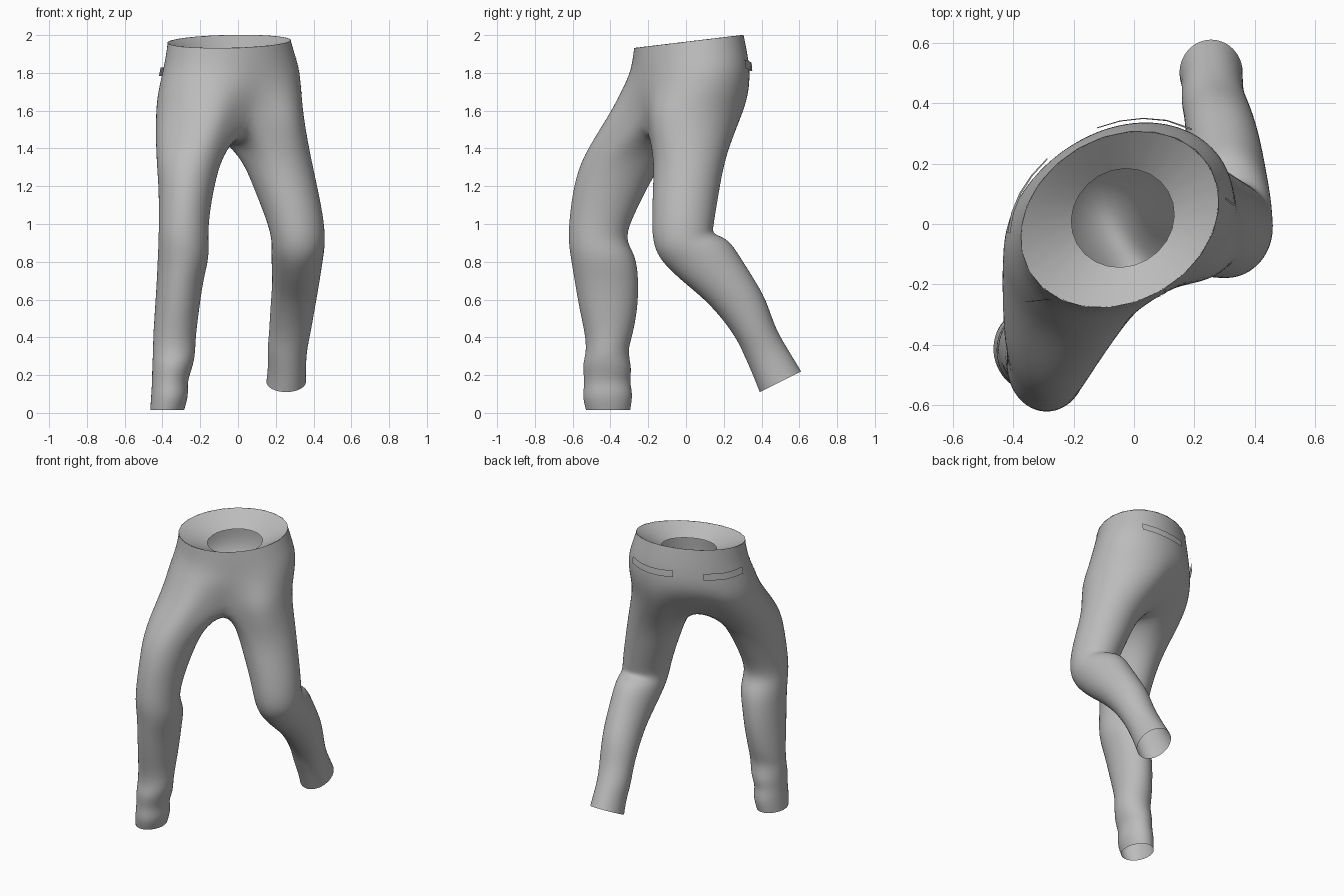
import bpy, bmesh
from math import sin, cos, radians
from mathutils import Vector

cube = bpy.data.objects.get("Cube")
if cube:
    bpy.data.objects.remove(cube)

GREY = (0.5, 0.5, 0.5, 1)
cloth = bpy.data.materials.new("grey_cloth")
cloth.use_nodes = True
cloth.diffuse_color = GREY
cloth.node_tree.nodes["Principled BSDF"].inputs["Base Color"].default_value = GREY

YAW = 30      # the pelvis is turned, right hip forward
HALF = 12     # steps from front centre to back centre
N = HALF * 2


def make_object(name, bm, levels):
    bmesh.ops.recalc_face_normals(bm, faces=bm.faces[:])
    me = bpy.data.meshes.new(name)
    bm.to_mesh(me)
    bm.free()
    me.materials.append(cloth)
    for p in me.polygons:
        p.use_smooth = True
    ob = bpy.data.objects.new(name, me)
    bpy.context.collection.objects.link(ob)
    if levels:
        sub = ob.modifiers.new("smooth", 'SUBSURF')
        sub.levels = sub.render_levels = levels
    return ob


def hip_ring(bm, cx, cy, cz, a, b, slope, front, back):
    """Turned ellipse, starting at front centre; front/back pinch the centre line."""
    ring = []
    for i in range(N):
        t = -radians(360 * i / N)
        c = cos(t)
        pinch = 1 - (1 - (front if c > 0 else back)) * abs(c) ** 10
        u, v = 1.01 * a * sin(t), -1.01 * b * c * pinch
        y0 = radians(YAW)
        x, y = u * cos(y0) - v * sin(y0), u * sin(y0) + v * cos(y0)
        ring.append(bm.verts.new((cx + x, cy + y, cz + slope * (cy + y))))
    return ring


def leg_ring(bm, side, x0, x1, yf, zf, yb, zb):
    """Slanted oval between a front and a back point; side -1 right, 1 left."""
    start = YAW - 45 if side < 0 else YAW + 225
    ring = []
    for j in range(16):
        t = radians(start + side * 22.5 * j)
        x, k = 1.02 * cos(t), 1.02 * sin(t)
        ring.append(bm.verts.new(((x0 + x1) / 2 + x * (x1 - x0) / 2,
                                  (yf + yb) / 2 + k * (yb - yf) / 2,
                                  (zf + zb) / 2 + k * (zb - zf) / 2)))
    return ring


def bridge(bm, r0, r1):
    n = len(r0)
    for i in range(n):
        bm.faces.new((r0[i], r0[(i + 1) % n], r1[(i + 1) % n], r1[i]))


# Hips: centre, half width, half depth, slope, front and back pinch
HIPS = [(-.047, .015, 1.965, .342, .27, .12, 1, 1),
        (-.04, .02, 1.88, .362, .283, .08, .98, 1),
        (-.036, .018, 1.8, .384, .297, .04, .93, 1),
        (-.045, -.01, 1.69, .398, .325, 0, .80, .97),
        (-.045, -.06, 1.57, .405, .35, 0, .55, .72)]

# Legs: x range, front y and z, back y and z
RIGHT = [(-.435, -.085, -.55, 1.36, -.11, 1.36),
         (-.42, -.125, -.595, 1.2, -.20, 1.2),
         (-.42, -.15, -.615, 1.06, -.27, 1.06),
         (-.42, -.16, -.625, .92, -.33, .92),
         (-.425, -.15, -.61, .82, -.265, .84),
         (-.43, -.185, -.59, .7, -.25, .7),
         (-.44, -.205, -.565, .55, -.255, .55),
         (-.45, -.225, -.53, .4, -.285, .4),
         (-.45, -.225, -.53, .31, -.31, .33),
         (-.455, -.24, -.55, .25, -.285, .23),
         (-.455, -.27, -.535, .16, -.30, .17),
         (-.46, -.26, -.55, .09, -.28, .1),
         (-.465, -.285, -.53, .015, -.295, .015)]
LEFT = [(.015, .385, -.17, 1.36, .21, 1.36),
        (.08, .42, -.175, 1.2, .18, 1.2),
        (.14, .45, -.18, 1.05, .155, 1.05),
        (.17, .46, -.18, .93, .145, .985),
        (.18, .46, -.155, .84, .14, .945),
        (.175, .455, -.1, .77, .225, .925),
        (.18, .44, 0, .68, .29, .82),
        (.18, .425, .1, .6, .36, .71),
        (.17, .405, .2, .49, .425, .6),
        (.165, .385, .275, .38, .465, .47),
        (.155, .365, .31, .3, .515, .375),
        (.16, .36, .355, .2, .565, .295),
        (.15, .36, .39, .11, .61, .22)]

# Trousers: hip rings, a crotch strip, then the two legs
bm = bmesh.new()
hips = [hip_ring(bm, *h) for h in HIPS]
for r0, r1 in zip(hips, hips[1:]):
    bridge(bm, r0, r1)
split = hips[-1]
front, back = split[0], split[HALF]
front.co.z -= .03
back.co.z -= .04
crotch = []
for k in (1, 2, 3):
    p = back.co.lerp(front.co, k / 4)
    p.z = 1.47
    crotch.append(bm.verts.new(p))
for side, rows in ((-1, RIGHT), (1, LEFT)):
    ring = [split[(-side * j) % N] for j in range(HALF + 1)] + crotch
    for row in rows:
        nxt = leg_ring(bm, side, *row)
        bridge(bm, ring, nxt)
        ring = nxt
trousers = make_object("trousers", bm, 2)

# Waist lining: funnel from the rim to a smaller opening
bm = bmesh.new()
bridge(bm, hip_ring(bm, *HIPS[0]), hip_ring(bm, -.037, .02, 1.885, .172, .158, .1, 1, 1))
lining = make_object("waist_lining", bm, 0)
for p in lining.data.polygons:
    if p.normal.z < 0:
        p.flip()


def strip(name, path, drop, offset):
    """Band of cloth laid on the trousers, following a path; drop is its width."""
    bm = bmesh.new()
    rows = []
    for p in path:
        a = Vector(p)
        rows.append([bm.verts.new(a + Vector(drop) * k) for k in (0, .5, 1)])
    for r0, r1 in zip(rows, rows[1:]):
        for k in (0, 1):
            bm.faces.new((r0[k], r1[k], r1[k + 1], r0[k + 1]))
    ob = make_object(name, bm, 0)
    wrap = ob.modifiers.new("wrap", 'SHRINKWRAP')
    wrap.target = trousers
    wrap.wrap_mode = 'OUTSIDE_SURFACE'
    wrap.offset = offset
    return ob


# Back pocket flaps
strip("back_pocket_flap_left", [(-.13, .34, 1.86), (-.05, .36, 1.855), (.03, .365, 1.855),
                                (.11, .35, 1.86), (.19, .31, 1.87)], (0, 0, -.045), .016)
strip("back_pocket_flap_right", [(-.42, -.03, 1.83), (-.41, .04, 1.83), (-.39, .11, 1.83),
                                 (-.35, .17, 1.835), (-.3, .23, 1.84)], (0, 0, -.045), .016)
# Front pocket welts and fly seam
strip("front_pocket_welt_right", [(-.28, -.25, 1.85), (-.32, -.27, 1.8), (-.36, -.28, 1.75),
                                  (-.39, -.28, 1.7)], (.008, 0, .006), .003)
strip("front_pocket_welt_left", [(.31, .08, 1.9), (.33, .065, 1.83), (.34, .06, 1.76),
                                 (.34, .065, 1.69)], (0, .008, 0), .003)
strip("fly_seam", [(.115, -.25, 1.92), (.115, -.25, 1.84), (.105, -.24, 1.76),
                   (.08, -.23, 1.68), (.04, -.22, 1.6)], (.008, 0, 0), .003)
